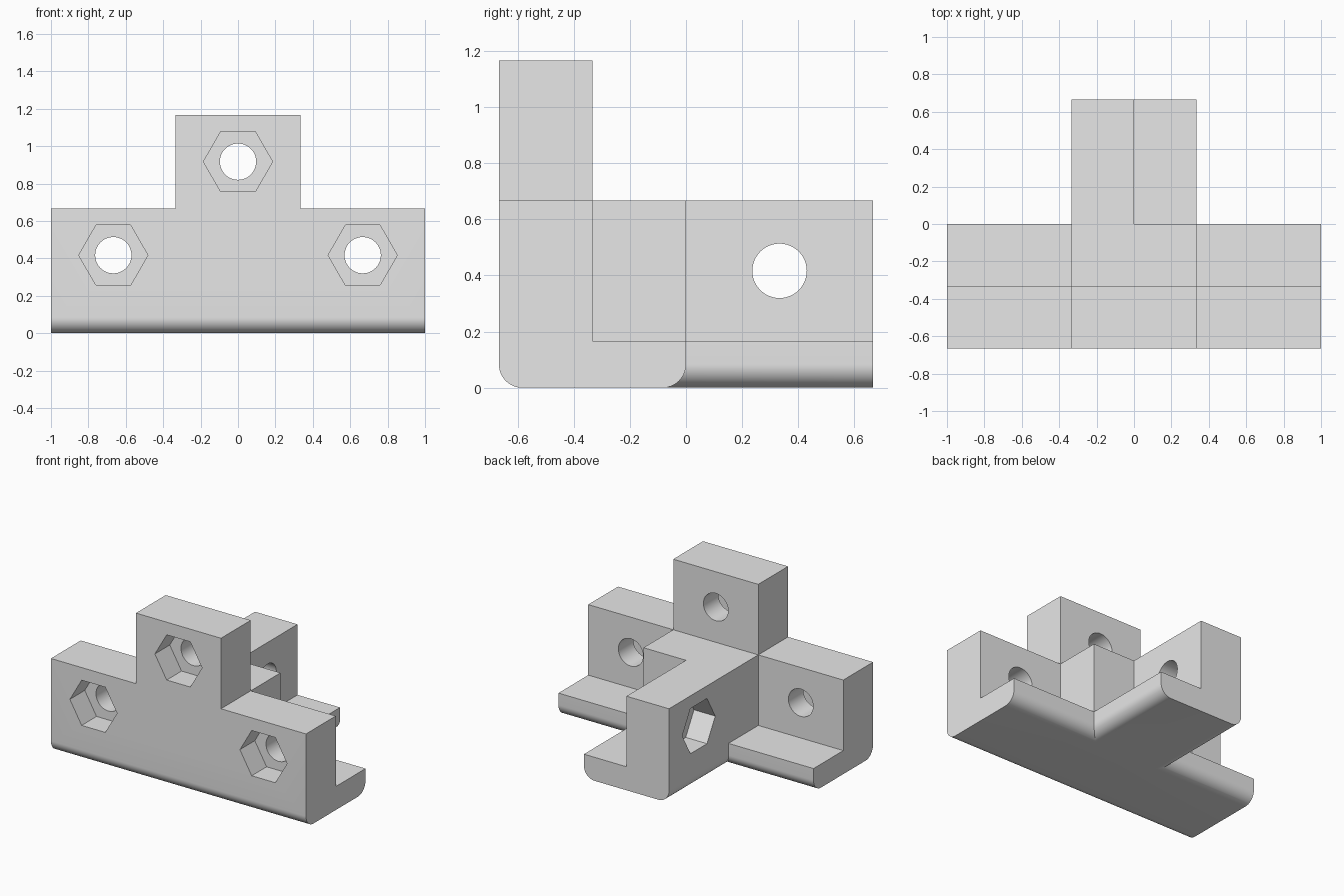
import bpy, bmesh
from math import cos, sin, pi, radians

default = bpy.data.objects.get("Cube")
if default:
    bpy.data.objects.remove(default, do_unlink=True)

T = 1 / 3           # wall thickness
LEDGE = T / 2       # ledge height
WALL = 2 * T        # wall height
FILLET = T / 4      # bottom edge radius
HOLE, HEX = 0.097, 0.185

grey = bpy.data.materials.new("light_grey")
grey.use_nodes = True
grey.diffuse_color = (0.8, 0.8, 0.8, 1)
grey.node_tree.nodes["Principled BSDF"].inputs["Base Color"].default_value = (0.8, 0.8, 0.8, 1)


def prism(name, points, axis, start, end):
    """Extrude a (side, height) profile along x or y."""
    bm = bmesh.new()

    def place(u, z, d):
        return (d, u, z) if axis == "x" else (u, d, z)

    a = [bm.verts.new(place(u, z, start)) for u, z in points]
    b = [bm.verts.new(place(u, z, end)) for u, z in points]
    bm.faces.new(a)
    bm.faces.new(b)
    for i in range(len(a)):
        j = (i + 1) % len(a)
        bm.faces.new((a[i], a[j], b[j], b[i]))
    bmesh.ops.recalc_face_normals(bm, faces=bm.faces)
    mesh = bpy.data.meshes.new(name)
    bm.to_mesh(mesh)
    bm.free()
    mesh.materials.append(grey)
    obj = bpy.data.objects.new(name, mesh)
    bpy.context.collection.objects.link(obj)
    return obj


def arc(cu, cz, r, a0, a1, n):
    return [(cu + r * cos(a0 + (a1 - a0) * i / n), cz + r * sin(a0 + (a1 - a0) * i / n))
            for i in range(n + 1)]


def ring(cu, cz, r, n):
    return arc(cu, cz, r, 0, 2 * pi, n)[:-1]


def rect(u0, u1, z0, z1):
    return [(u0, z0), (u1, z0), (u1, z1), (u0, z1)]


def l_profile(mid):
    """Wall on the low side, ledge on the high side, rounded underneath."""
    lo, hi = mid - T, mid + T
    return ([(mid, LEDGE), (mid, WALL), (lo, WALL)]
            + arc(lo + FILLET, FILLET, FILLET, pi, 1.5 * pi, 14)
            + arc(hi - FILLET, FILLET, FILLET, 1.5 * pi, 2 * pi, 14)
            + [(hi, LEDGE)])


def combine(body, tool, operation):
    mod = body.modifiers.new(tool.name, "BOOLEAN")
    mod.operation, mod.solver, mod.object = operation, "EXACT", tool
    tool.hide_render = True
    bpy.context.view_layer.objects.active = body
    bpy.ops.object.modifier_apply(modifier=mod.name)
    bpy.data.objects.remove(tool, do_unlink=True)


# Two crossing L-shaped bars, the middle block and the upright tab
body = prism("corner_bracket", l_profile(-T), "x", -1, 1)
combine(body, prism("rear_arm", l_profile(0), "y", -T, 2 * T), "UNION")
combine(body, prism("middle_block", rect(-T, T, FILLET, WALL), "y", -1.5 * T, 0), "UNION")
combine(body, prism("upright_tab", rect(-T, T, LEDGE, 3.5 * T), "y", -2 * T, -T), "UNION")

# Bolt holes with hexagonal nut pockets: profile axis, centre, outer wall face
bolts = [("y", -2 * T, 1.25 * T, -2 * T),
         ("y", 2 * T, 1.25 * T, -2 * T),
         ("y", 0, 2.75 * T, -2 * T),
         ("x", T, 1.25 * T, -T)]
for axis, u, z, face in bolts:
    combine(body, prism("bolt_hole", ring(u, z, HOLE, 48), axis, face - 0.1, face + T + 0.1), "DIFFERENCE")
    combine(body, prism("nut_pocket", ring(u, z, HEX, 6), axis, face - 0.1, face + T / 2), "DIFFERENCE")

# Merge leftover coplanar faces
bm = bmesh.new()
bm.from_mesh(body.data)
bmesh.ops.remove_doubles(bm, verts=bm.verts, dist=1e-5)
bmesh.ops.dissolve_limit(bm, angle_limit=radians(0.5), verts=bm.verts, edges=bm.edges)
bm.to_mesh(body.data)
bm.free()

bpy.ops.object.select_all(action="DESELECT")
body.select_set(True)
bpy.context.view_layer.objects.active = body
bpy.ops.object.shade_smooth_by_angle(angle=radians(30))
